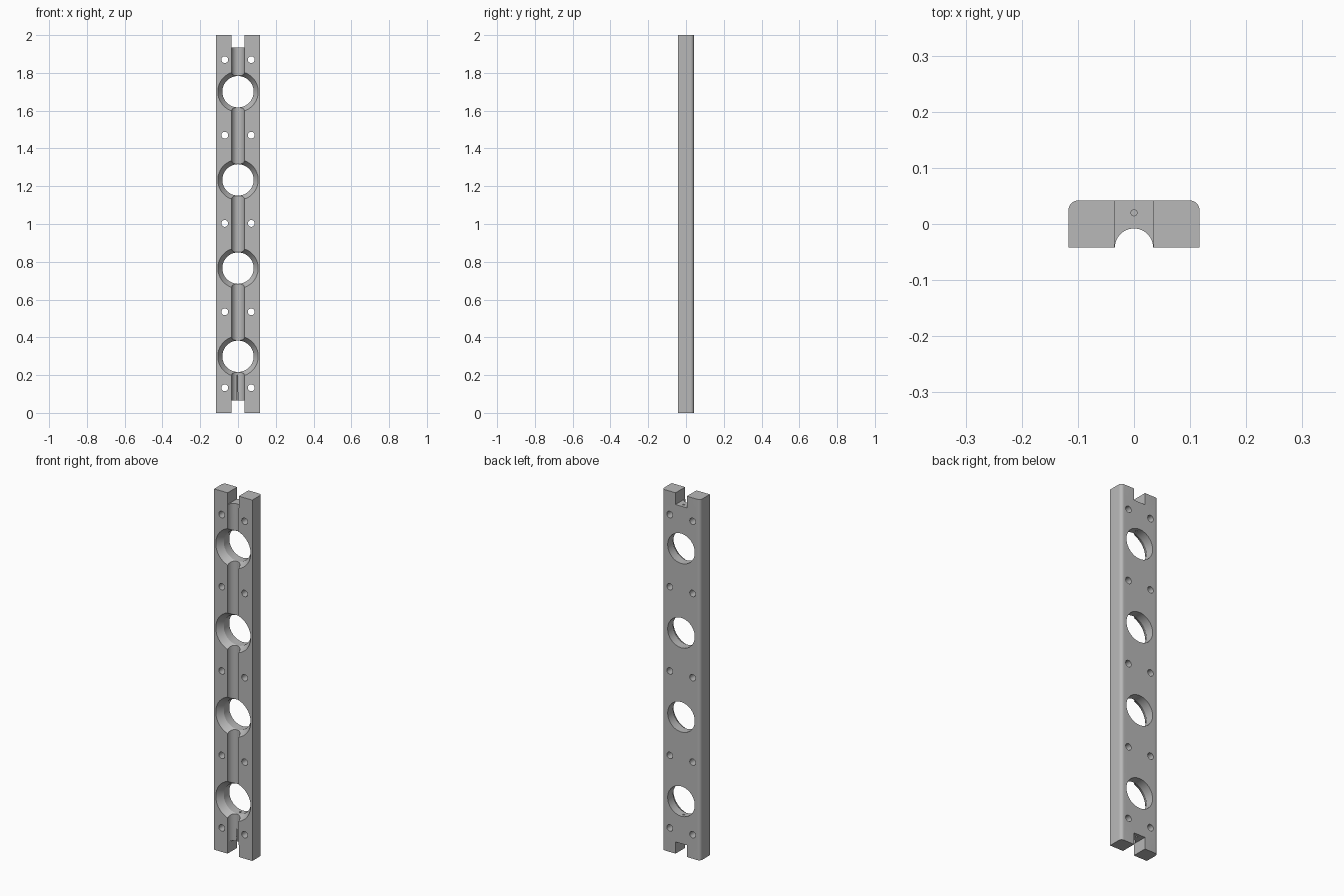
import bpy, bmesh, math
from math import sin, cos, pi

default = bpy.data.objects.get("Cube")
if default:
    bpy.data.objects.remove(default, do_unlink=True)

HALF_W, HALF_D, HEIGHT = 0.117, 0.042, 2.0
GROOVE_R, CORNER_R = 0.034, 0.018

grey = bpy.data.materials.new("plain grey")
grey.use_nodes = True
colour = (0.48, 0.48, 0.48, 1)
grey.diffuse_color = colour
grey.node_tree.nodes["Principled BSDF"].inputs["Base Color"].default_value = colour


def make_object(name, bm):
    bmesh.ops.recalc_face_normals(bm, faces=bm.faces)
    mesh = bpy.data.meshes.new(name)
    bm.to_mesh(mesh)
    bm.free()
    mesh.materials.append(grey)
    obj = bpy.data.objects.new(name, mesh)
    bpy.context.collection.objects.link(obj)
    return obj


def arc(cx, cy, r, start, end, steps):
    angles = [start + (end - start) * i / steps for i in range(steps + 1)]
    return [(cx + r * cos(a), cy + r * sin(a)) for a in angles]


def loft(name, rings):
    """Skin a list of closed rings and cap both ends."""
    bm = bmesh.new()
    loops = [[bm.verts.new(p) for p in ring] for ring in rings]
    n = len(loops[0])
    for a, b in zip(loops, loops[1:]):
        for i in range(n):
            j = (i + 1) % n
            bm.faces.new((a[i], a[j], b[j], b[i]))
    bm.faces.new(loops[0])
    bm.faces.new(loops[-1])
    return make_object(name, bm)


def bore(name, x, z, stations, segments):
    """Round cutter along y; stations are (radius, y) pairs."""
    return loft(name, [[(px, y, pz) for px, pz in arc(x, z, r, 0, 2 * pi, segments)[:-1]]
                       for r, y in stations])


def box(name, centre, size):
    bm = bmesh.new()
    bmesh.ops.create_cube(bm, size=1)
    for v in bm.verts:
        v.co = [c + p * s for c, p, s in zip(centre, v.co, size)]
    return make_object(name, bm)


# Bar: rounded back corners and a half-round groove down the front
profile = [(-HALF_W, -HALF_D)]
profile += arc(0, -HALF_D, GROOVE_R, pi, 0, 24)
profile += [(HALF_W, -HALF_D)]
profile += arc(HALF_W - CORNER_R, HALF_D - CORNER_R, CORNER_R, 0, pi / 2, 8)
profile += arc(CORNER_R - HALF_W, HALF_D - CORNER_R, CORNER_R, pi / 2, pi, 8)
bar = loft("grooved_bar", [[(x, y, z) for x, y in profile] for z in (0, HEIGHT)])

cutters = []

# Large through holes with tapered seats on the front
for i in range(4):
    z = HEIGHT / 2 + (i - 1.5) * 0.467
    stations = [(0.1137, -0.052), (0.083, -0.006), (0.083, 0.06)]
    cutters.append(bore("large_hole_cutter", 0, z, stations, 64))

# Paired screw holes
for z in (0.133, 0.535, 1.003, 1.47, 1.87):
    for side in (-1, 1):
        cutters.append(bore("screw_hole_cutter", side * 0.07, z,
                            [(0.018, -0.06), (0.018, 0.06)], 24))

# End notches, each with a thin pin hole running to the nearest large hole
for end in (-1, 1):
    z = HEIGHT / 2 + end * HEIGHT / 2
    cutters.append(box("notch_cutter", (0, 0, z), (0.069, 0.2, 0.13)))
    ring = arc(0, 0.02, 0.0055, 0, 2 * pi, 16)[:-1]
    inner = z - end * 0.24
    cutters.append(loft("pin_hole_cutter", [[(x, y, h) for x, y in ring]
                                            for h in (z - end * 0.03, inner)]))

for cutter in cutters:
    mod = bar.modifiers.new("cut", "BOOLEAN")
    mod.operation = "DIFFERENCE"
    mod.solver = "EXACT"
    mod.object = cutter

# Bake the cuts and remove the cutters
bpy.context.view_layer.update()
graph = bpy.context.evaluated_depsgraph_get()
baked = bpy.data.meshes.new_from_object(bar.evaluated_get(graph))
bar.modifiers.clear()
bar.data = baked
for cutter in cutters:
    bpy.data.objects.remove(cutter, do_unlink=True)

baked.materials.clear()
baked.materials.append(grey)
for face in baked.polygons:
    face.material_index = 0

bpy.ops.object.select_all(action="DESELECT")
bar.select_set(True)
bpy.context.view_layer.objects.active = bar
bpy.ops.object.shade_smooth_by_angle(angle=math.radians(30))
